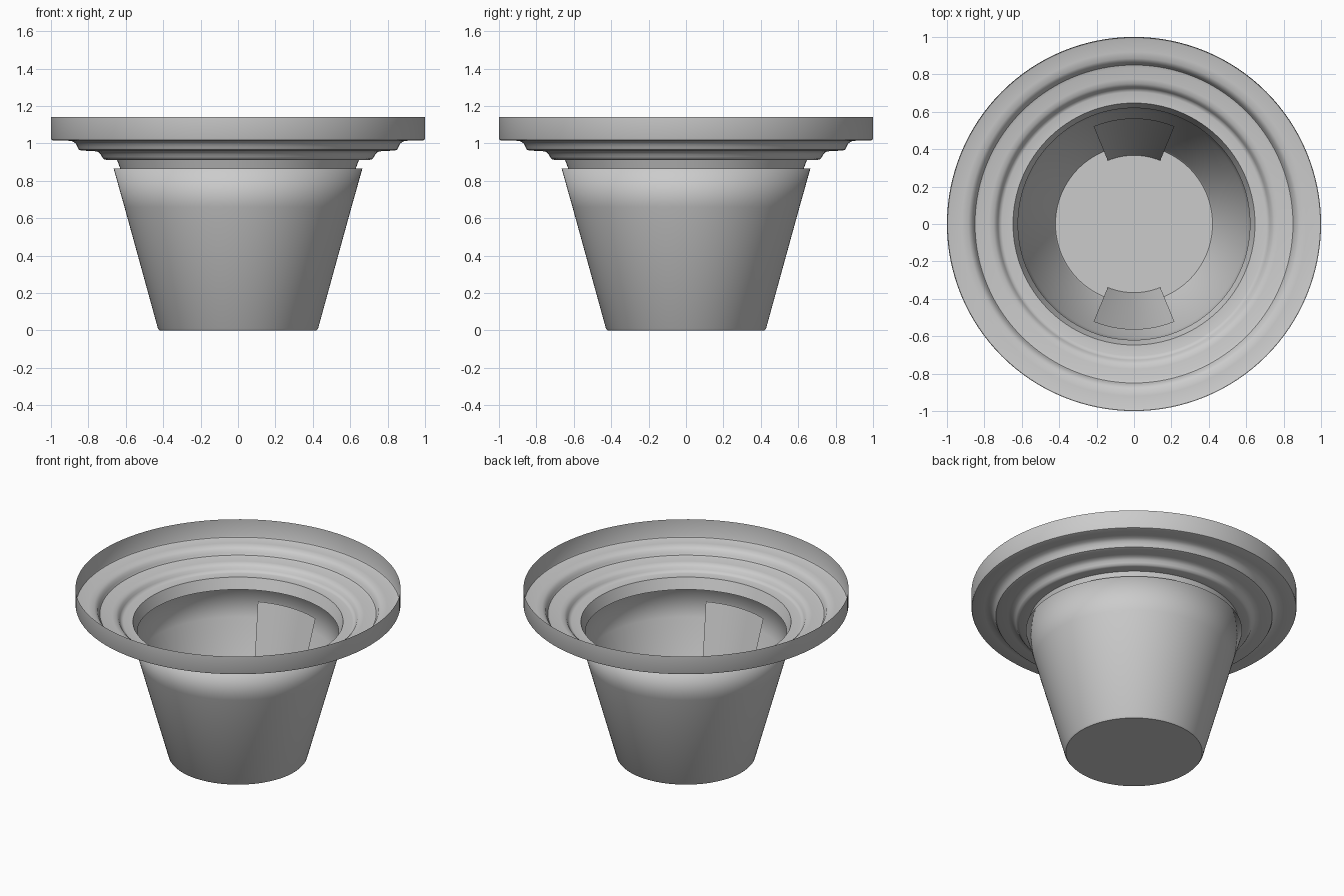
import bpy
import math

cube = bpy.data.objects.get("Cube")
if cube:
    bpy.data.objects.remove(cube, do_unlink=True)

grey = bpy.data.materials.new("light_grey")
grey.use_nodes = True
colour = (0.6, 0.6, 0.6, 1)
grey.diffuse_color = colour
grey.node_tree.nodes["Principled BSDF"].inputs["Base Color"].default_value = colour


def sweep(name, profile, start=0, end=360, steps=128, floor=False):
    """Turn a (radius, height) profile about z, fully or over part of a circle."""
    closed = end - start == 360
    columns = steps if closed else steps + 1
    verts, faces = [], []
    for r, z in profile:
        for i in range(columns):
            a = math.radians(start + (end - start) * i / steps)
            verts.append((r * math.cos(a), r * math.sin(a), z))
    for k in range(len(profile) - 1):
        for i in range(steps):
            j = (i + 1) % columns
            low, high = k * columns, (k + 1) * columns
            faces.append((low + i, low + j, high + j, high + i))
    if floor:
        faces.append(tuple(reversed(range(columns))))
    mesh = bpy.data.meshes.new(name)
    mesh.from_pydata(verts, [], faces)
    mesh.materials.append(grey)
    mesh.shade_smooth()
    obj = bpy.data.objects.new(name, mesh)
    bpy.context.collection.objects.link(obj)
    return obj


# Tapered cup, rounded softly into its narrow shoulder
cup = sweep("cup", [(0.42, 0), (0.428, 0.01), (0.607, 0.66), (0.665, 0.865),
                    (0.63, 0.865)], floor=True)
cup.data.polygons[-1].use_smooth = False

# Stepped flange with a short hanging collar and an upright rim
flange = sweep("flange", [
    (0.62, 0.84), (0.647, 0.912),
    (0.705, 0.912), (0.718, 0.916), (0.727, 0.928), (0.735, 0.943),
    (0.75, 0.955), (0.775, 0.96),
    (0.835, 0.961), (0.85, 0.966), (0.858, 0.98), (0.866, 0.998),
    (0.885, 1.011), (0.92, 1.016),
    (0.99, 1.016), (0.997, 1.019), (1, 1.026), (1, 1.14)])

# Curved plates standing just inside the back and front of the cup
for name, middle in (("back_plate", 90), ("front_plate", 270)):
    sweep(name, [(0.367, 0.005), (0.565, 0.79)], middle - 22.5, middle + 22.5, 16)

# Keep the collar and rim edges crisp
bpy.ops.object.select_all(action="DESELECT")
flange.select_set(True)
bpy.context.view_layer.objects.active = flange
bpy.ops.object.shade_smooth_by_angle(angle=math.radians(40))
